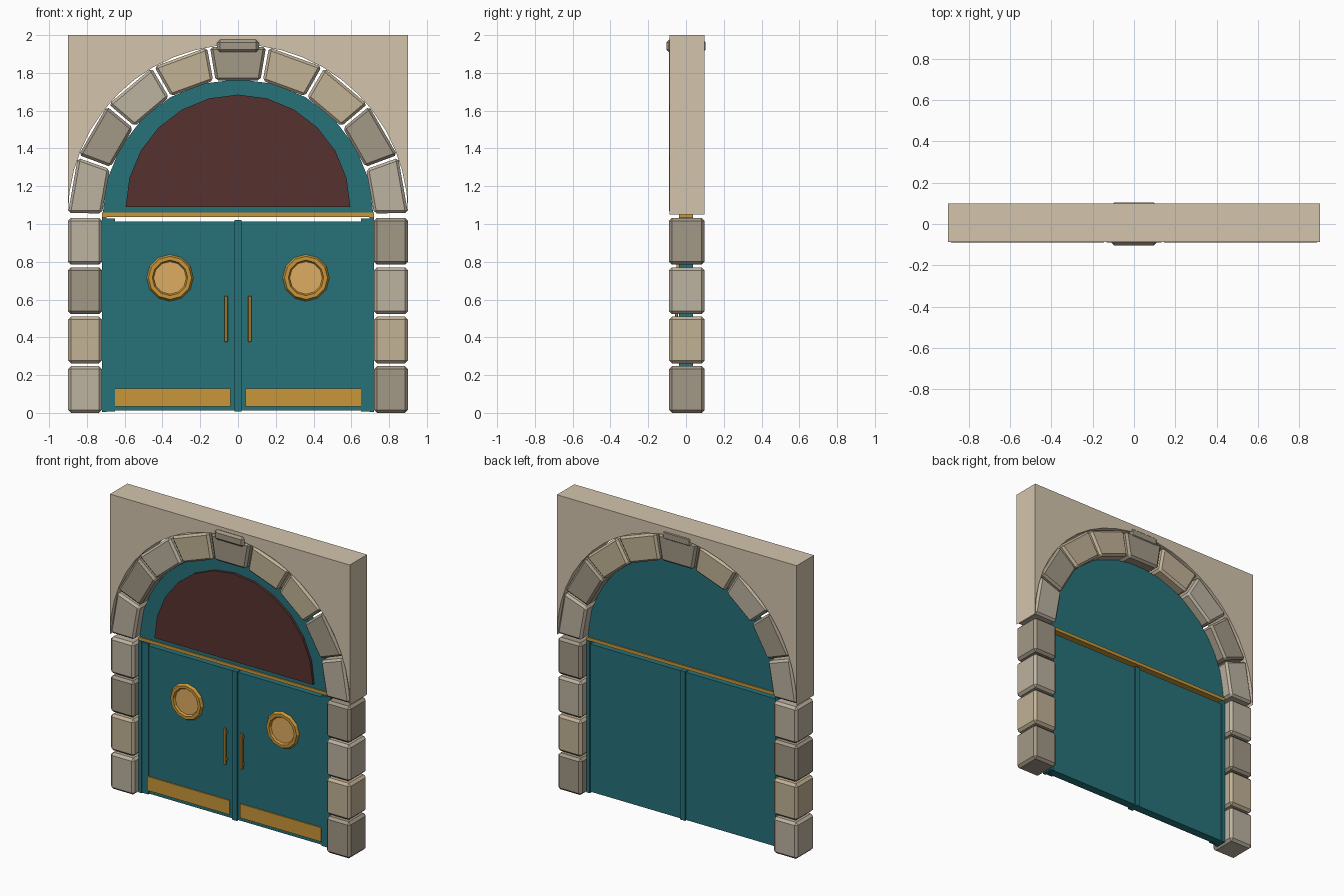
import bpy, bmesh, math

if "Cube" in bpy.data.objects:
    bpy.data.objects.remove(bpy.data.objects["Cube"])

SPRING = 1.05  # height where the arch starts


def material(name, rgb):
    lin = [((c / 255 + 0.055) / 1.055) ** 2.4 for c in rgb]
    m = bpy.data.materials.new(name)
    m.diffuse_color = (*lin, 1)
    m.use_nodes = True
    m.node_tree.nodes["Principled BSDF"].inputs["Base Color"].default_value = m.diffuse_color
    return m


WALL = material("wall_plaster", (212, 197, 174))
DARK = material("stone_dark", (162, 152, 134))
LIGHT = material("stone_light", (188, 178, 160))
TAN = material("stone_tan", (194, 178, 150))
TEAL = material("teal_paint", (38, 114, 122))
GOLD = material("brass", (200, 150, 56))
GLOW = material("warm_glass", (222, 172, 98))
MAROON = material("maroon_glass", (86, 50, 47))


def prism(name, pts, y0, y1, mat, bevel=0.0):
    """Extrude an x-z outline from y0 to y1."""
    bm = bmesh.new()
    face = bm.faces.new([bm.verts.new((x, y0, z)) for x, z in pts])
    ext = bmesh.ops.extrude_face_region(bm, geom=[face])["geom"]
    for v in ext:
        if isinstance(v, bmesh.types.BMVert):
            v.co.y = y1
    bmesh.ops.recalc_face_normals(bm, faces=bm.faces)
    me = bpy.data.meshes.new(name)
    bm.to_mesh(me)
    bm.free()
    me.materials.append(mat)
    ob = bpy.data.objects.new(name, me)
    bpy.context.collection.objects.link(ob)
    if bevel:
        b = ob.modifiers.new("Bevel", "BEVEL")
        b.width, b.segments = bevel, 1
    return ob


def block(name, x0, x1, z0, z1, y0, y1, mat, bevel=0.0):
    return prism(name, [(x0, z0), (x1, z0), (x1, z1), (x0, z1)], y0, y1, mat, bevel)


def arc(r, n, cx=0.0, cz=SPRING, a0=0.0, a1=180.0):
    angles = [math.radians(a0 + (a1 - a0) * i / n) for i in range(n + 1)]
    return [(cx + r * math.cos(a), cz + r * math.sin(a)) for a in angles]


# wall above the arch
prism("wall", arc(0.9, 24) + [(-0.9, 2.0), (0.9, 2.0)], -0.087, 0.099, WALL)

# arch stones, right to left
tones = [LIGHT, DARK, TAN, TAN, DARK, TAN, LIGHT, DARK, LIGHT]
for i, tone in enumerate(tones):
    a, b = 20 * i + 0.5, 20 * i + 19.5
    outline = arc(0.9, 1, a0=a, a1=b) + arc(0.72, 1, a0=b, a1=a)
    prism(f"arch_stone_{i + 1}", outline, -0.09, 0.099, tone, 0.014)
block("keystone_cap", -0.11, 0.11, 1.91, 1.976, -0.104, 0.104, DARK, 0.014)

# side stones
for side, s, column in (("left", -1, [LIGHT, TAN, DARK, LIGHT]),
                        ("right", 1, [DARK, TAN, LIGHT, DARK])):
    for i, tone in enumerate(column):
        z = 0.2615 * i
        x0, x1 = sorted((0.72 * s, 0.9 * s))
        block(f"{side}_side_stone_{i + 1}", x0, x1, z, z + 0.248, -0.09, 0.099, tone, 0.016)

# half-round panel, its window and the bar below
prism("arch_panel", arc(0.717, 12), -0.03, 0.03, TEAL)
prism("arch_window", arc(0.595, 12, cz=1.09), -0.047, -0.029, MAROON)
block("transom_bar", -0.72, 0.72, 1.038, 1.06, -0.037, 0.037, GOLD)

# double doors with their fittings
block("door_mullion", -0.018, 0.018, 0.008, 1.02, -0.038, 0.036, TEAL)
for side, s in (("left", -1), ("right", 1)):
    def part(name, x0, x1, z0, z1, y0, y1, mat, bevel=0.0):
        lo, hi = sorted((x0 * s, x1 * s))
        block(f"{side}_{name}", lo, hi, z0, z1, y0, y1, mat, bevel)

    part("jamb", 0.697, 0.72, 0.005, 1.036, -0.038, 0.038, TEAL)
    part("jamb_trim", 0.65, 0.697, 0.008, 1.028, -0.034, -0.02, TEAL)
    part("door", 0.018, 0.697, 0.012, 1.014, -0.028, 0.028, TEAL)
    part("kick_plate", 0.04, 0.65, 0.035, 0.13, -0.036, -0.027, GOLD)
    part("handle", 0.053, 0.072, 0.375, 0.62, -0.058, -0.042, GOLD, 0.004)
    for z in (0.40, 0.58):
        part("handle_mount", 0.056, 0.069, z, z + 0.015, -0.044, -0.027, GOLD)

    # porthole
    prism(f"{side}_porthole_glass", arc(0.095, 12, 0.36 * s, 0.715, 0, 360)[:-1],
          -0.036, -0.027, GLOW)
    bpy.ops.mesh.primitive_torus_add(location=(0.36 * s, -0.032, 0.715),
                                     rotation=(math.pi / 2, 0, 0), major_segments=12,
                                     minor_segments=6, major_radius=0.104, minor_radius=0.02)
    ring = bpy.context.object
    ring.name = f"{side}_porthole_ring"
    ring.data.materials.append(GOLD)
